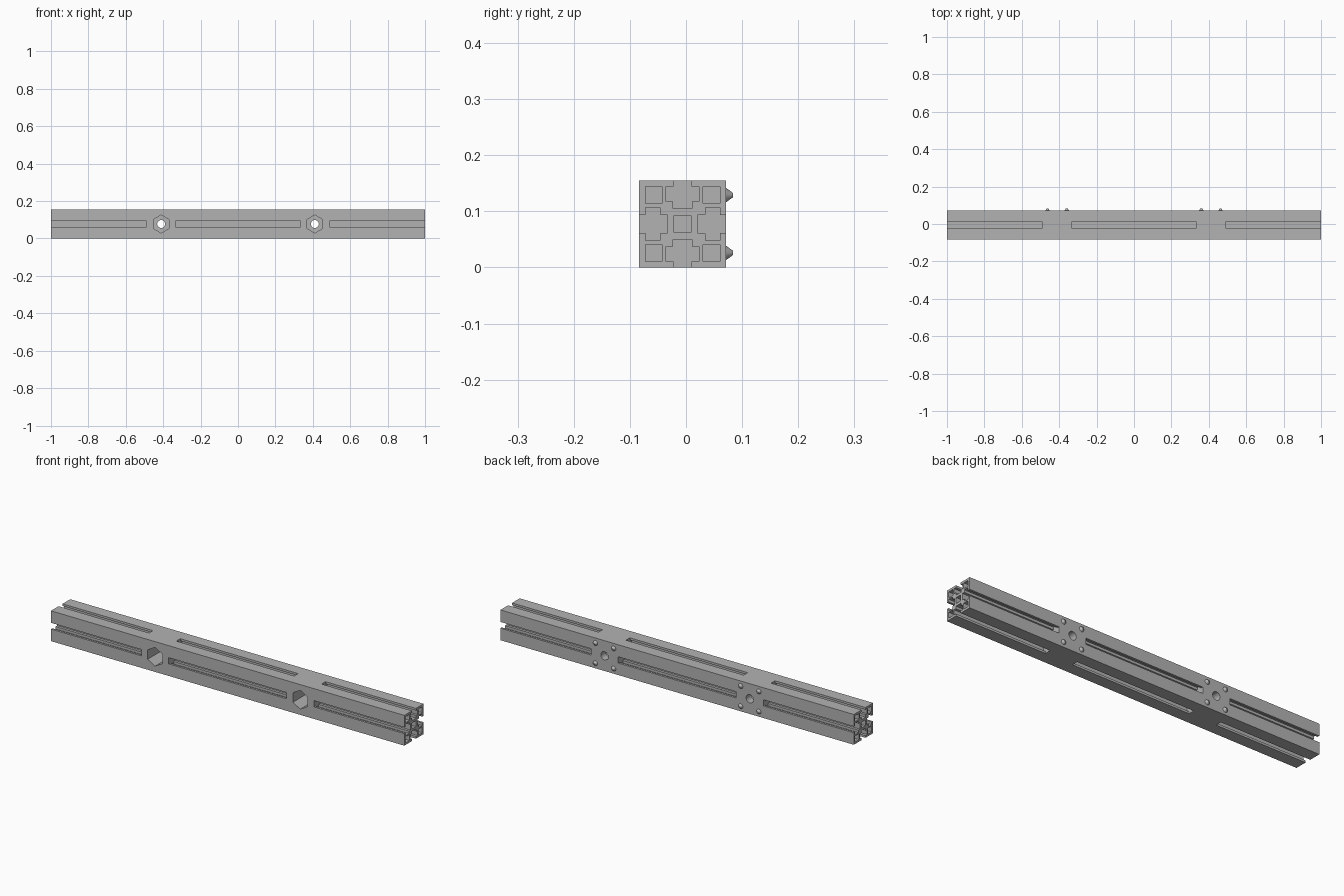
import bpy, bmesh
from math import radians
from mathutils import Matrix, Vector

if "Cube" in bpy.data.objects:
    bpy.data.objects.remove(bpy.data.objects["Cube"], do_unlink=True)

HALF = 0.0775            # half the bar's thickness
MID_Y, MID_Z = -0.006, HALF
MOUNT_X = 0.411          # centre of each solid mounting block
PIN_GAP = 0.0515         # pin distance from the block centre

grey = bpy.data.materials.new("aluminium grey")
grey.use_nodes = True
grey.diffuse_color = (0.45, 0.45, 0.45, 1)
grey.node_tree.nodes["Principled BSDF"].inputs["Base Color"].default_value = (0.45, 0.45, 0.45, 1)


def make_object(name, bm):
    bmesh.ops.recalc_face_normals(bm, faces=bm.faces)
    mesh = bpy.data.meshes.new(name)
    bm.to_mesh(mesh)
    bm.free()
    mesh.materials.append(grey)
    obj = bpy.data.objects.new(name, mesh)
    bpy.context.collection.objects.link(obj)
    return obj


def add_prism(bm, profile, x0, x1):
    """Extrude a profile of (y, z) points, relative to the bar's axis, along x."""
    face = bm.faces.new([bm.verts.new((x0, MID_Y + y, MID_Z + z)) for y, z in profile])
    moved = bmesh.ops.extrude_face_region(bm, geom=[face], use_keep_orig=True)
    verts = [v for v in moved["geom"] if isinstance(v, bmesh.types.BMVert)]
    bmesh.ops.translate(bm, verts=verts, vec=(x1 - x0, 0, 0))


def add_cone(bm, x, z, y0, y1, r0, r1, sides):
    """Cone or cylinder lying along y from y0 to y1."""
    place = Matrix.Translation((x, (y0 + y1) / 2, z)) @ Matrix.Rotation(radians(-90), 4, "X")
    bmesh.ops.create_cone(bm, cap_ends=True, segments=sides, radius1=r0, radius2=r1,
                          depth=y1 - y0, matrix=place)


def square(cy, cz, h):
    return [(cy - h, cz - h), (cy + h, cz - h), (cy + h, cz + h), (cy - h, cz + h)]


def carve(target, name, bm):
    """Subtract a cutter from the target and discard the cutter."""
    cutter = make_object(name, bm)
    cutter.hide_render = True
    mod = target.modifiers.new(name, "BOOLEAN")
    mod.operation, mod.solver, mod.object = "DIFFERENCE", "EXACT", cutter
    bpy.context.view_layer.objects.active = target
    bpy.ops.object.modifier_apply(modifier=mod.name)
    bpy.data.objects.remove(cutter, do_unlink=True)


# Solid bar
bm = bmesh.new()
add_prism(bm, square(0, 0, HALF), -1, 1)
bar = make_object("slotted_bar", bm)

# Stepped slot on every side: half-widths and distances from the axis
right_side = [(0.016, HALF + 0.02), (0.016, 0.0665), (0.0295, 0.0665),
              (0.0295, 0.0405), (0.017, 0.0405), (0.017, 0.0275)]
slot = right_side + [(-y, z) for y, z in reversed(right_side)]
channels = []
for quarter in range(4):
    turn = Matrix.Rotation(radians(90 * quarter), 2)
    channels.append([tuple(turn @ Vector(p)) for p in slot])

# Square hollows in the core and the four corners
channels.append(square(0, 0, 0.0152))
channels += [square(sy * PIN_GAP, sz * PIN_GAP, 0.015) for sy in (-1, 1) for sz in (-1, 1)]

# Channels run through the three lengths between the solid blocks
inner, outer = MOUNT_X - HALF, MOUNT_X + HALF
bm = bmesh.new()
for x0, x1 in ((-1.1, -outer), (-inner, inner), (outer, 1.1)):
    for profile in channels:
        add_prism(bm, profile, x0, x1)
carve(bar, "channel_cutter", bm)

# Hexagonal pockets in the front, then round holes through to the back
front, back = MID_Y - HALF, MID_Y + HALF
for name, start, end, radius, sides in (("hex_pocket_cutter", front - 0.05, front + 0.115, 0.048, 6),
                                        ("bolt_hole_cutter", front - 0.05, back + 0.05, 0.021, 24)):
    bm = bmesh.new()
    for side in (-1, 1):
        add_cone(bm, side * MOUNT_X, MID_Z, start, end, radius, radius, sides)
    carve(bar, name, bm)

# Tapered locating pins around each hole on the back
for label, side in (("right", -1), ("left", 1)):
    bm = bmesh.new()
    for dx in (-PIN_GAP, PIN_GAP):
        for dz in (-PIN_GAP, PIN_GAP):
            add_cone(bm, side * MOUNT_X + dx, MID_Z + dz, back - 0.002, back + 0.012,
                     0.0142, 0.004, 24)
    pins = make_object(label + "_locating_pins", bm)
    bpy.ops.object.select_all(action="DESELECT")
    pins.select_set(True)
    bpy.context.view_layer.objects.active = pins
    bpy.ops.object.shade_smooth_by_angle(angle=radians(30))
